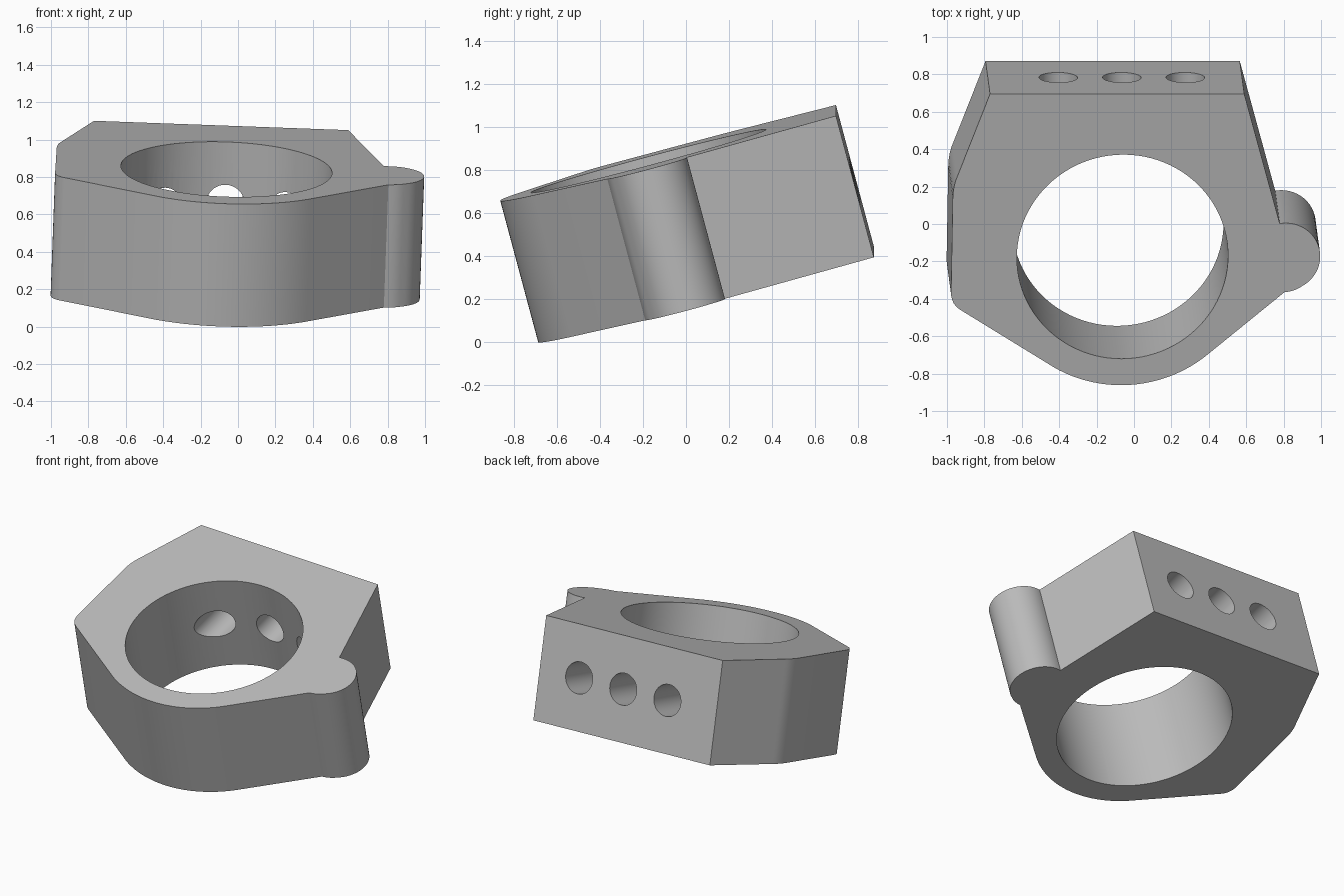
import bpy, bmesh
from math import radians, cos, sin
from mathutils import Matrix, Vector

cube = bpy.data.objects.get("Cube")
if cube:
    bpy.data.objects.remove(cube, do_unlink=True)

THICK = 0.68
BORE = Vector((-0.06, -0.181))

grey = bpy.data.materials.new("plain_grey")
grey.use_nodes = True
grey.diffuse_color = (0.5, 0.5, 0.5, 1)
grey.node_tree.nodes["Principled BSDF"].inputs["Base Color"].default_value = (0.5, 0.5, 0.5, 1)


def arc(centre, radius, start, end, steps):
    """Points along an arc, angles in degrees."""
    angles = [radians(start + (end - start) * i / steps) for i in range(steps + 1)]
    return [(centre[0] + radius * cos(a), centre[1] + radius * sin(a)) for a in angles]


def fillet(before, corner, after, steps=6):
    """Rounded corner between two points."""
    a, b, c = Vector(before), Vector(corner), Vector(after)
    ts = [i / steps for i in range(steps + 1)]
    return [tuple(a * (1 - t) ** 2 + b * 2 * t * (1 - t) + c * t * t) for t in ts]


def cutter(name, radius, depth, matrix):
    bm = bmesh.new()
    bmesh.ops.create_cone(bm, cap_ends=True, segments=96, radius1=radius,
                          radius2=radius, depth=depth, matrix=matrix)
    mesh = bpy.data.meshes.new(name)
    bm.to_mesh(mesh)
    bm.free()
    mesh.materials.append(grey)
    obj = bpy.data.objects.new(name, mesh)
    bpy.context.collection.objects.link(obj)
    obj.hide_render = True
    return obj


# Clamp outline: flat back, side lug, rounded front, chamfered left flank
outline = [(-0.777, 0.72), (0.583, 0.72)]
outline += arc((0.812, -0.181), 0.186, 100, -60, 32)
outline += fillet((0.89, -0.352), (0.86, -0.372), (0.808, -0.378), 4)
outline += arc(BORE, 0.711, -50, -120, 32)
outline += fillet((-0.925, -0.475), (-0.972, -0.445), (-0.975, -0.385))
outline += fillet((-0.971, 0.14), (-0.97, 0.21), (-0.947, 0.265))

# Clamp body extruded downward from its top face
bm = bmesh.new()
top = bm.faces.new([bm.verts.new((x, y, 0)) for x, y in outline])
result = bmesh.ops.extrude_face_region(bm, geom=[top], use_keep_orig=True)
lower = [g for g in result["geom"] if isinstance(g, bmesh.types.BMVert)]
bmesh.ops.translate(bm, verts=lower, vec=(0, 0, -THICK))
bmesh.ops.recalc_face_normals(bm, faces=bm.faces)
mesh = bpy.data.meshes.new("clamp_body")
bm.to_mesh(mesh)
bm.free()
mesh.materials.append(grey)
body = bpy.data.objects.new("clamp_body", mesh)
bpy.context.collection.objects.link(body)

# Large bore and three bolt holes from the back face
mid = -THICK / 2
cutters = [cutter("bore_cutter", 0.565, 1.2,
                  Matrix.Translation((BORE.x, BORE.y, mid)))]
for i in (-1, 0, 1):
    place = Matrix.Translation((BORE.x + 0.34 * i, 0.5, mid)) @ Matrix.Rotation(radians(90), 4, "X")
    cutters.append(cutter("bolt_hole_cutter", 0.103, 0.8, place))

bpy.ops.object.select_all(action="DESELECT")
bpy.context.view_layer.objects.active = body
body.select_set(True)
for c in cutters:
    mod = body.modifiers.new("cut", "BOOLEAN")
    mod.operation = "DIFFERENCE"
    mod.solver = "EXACT"
    mod.object = c
    bpy.ops.object.modifier_apply(modifier=mod.name)
    bpy.data.objects.remove(c, do_unlink=True)

bpy.ops.object.shade_smooth_by_angle(angle=radians(30))

# Tilt the whole clamp backward with a slight roll
body.matrix_world = (Matrix.Translation((0, 0, 0.886))
                     @ Matrix.Rotation(radians(2.1), 4, "Y")
                     @ Matrix.Rotation(radians(15), 4, "X"))
